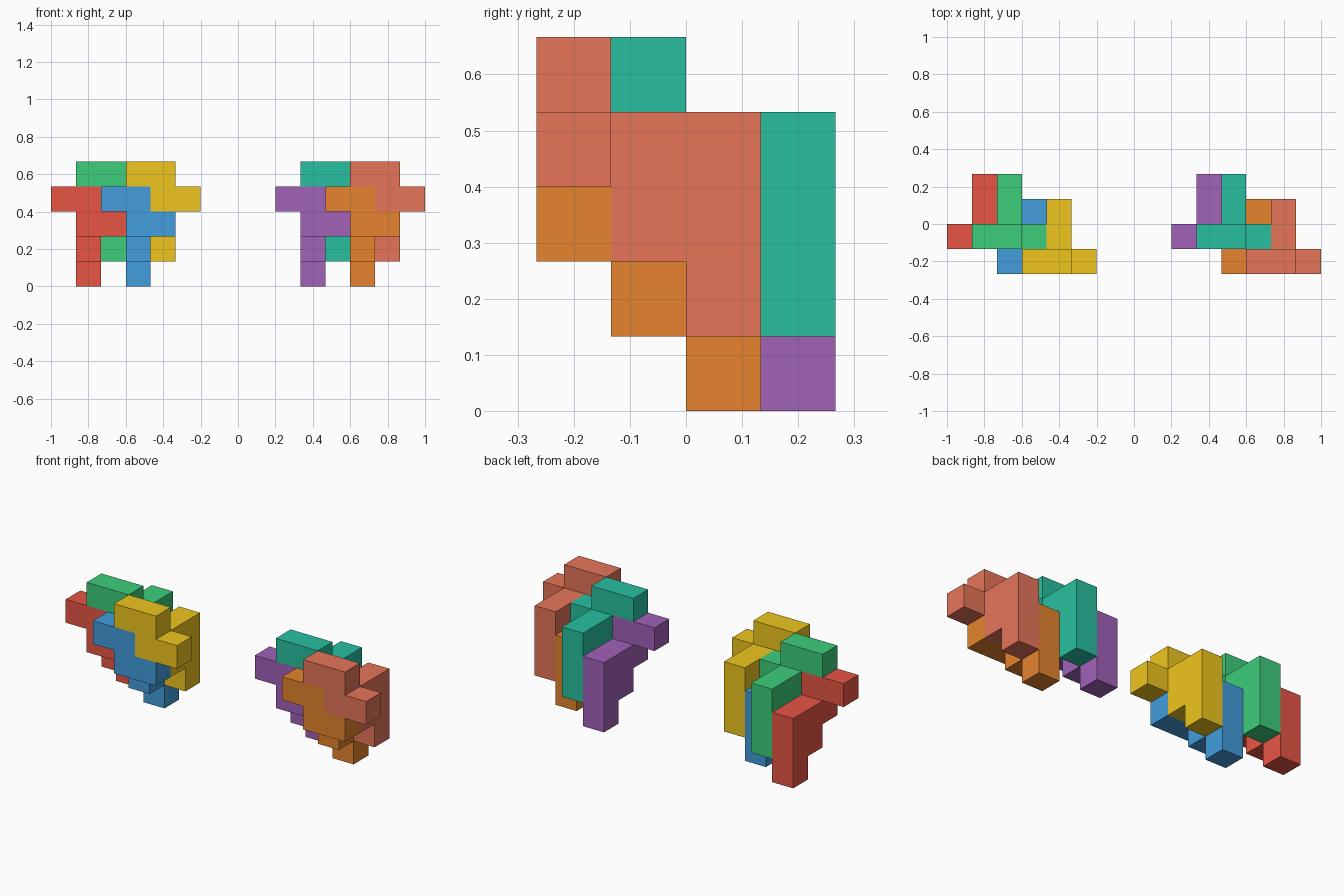
import bpy, bmesh
from mathutils import Vector

if "Cube" in bpy.data.objects:
    bpy.data.objects.remove(bpy.data.objects["Cube"])

U = 2 / 15  # edge length of one cube cell

# Cells of the single interlocking piece (every piece has this same shape)
PIECE = [(0, 0, 3), (1, 0, 3), (1, 0, 2), (2, 0, 2),
         (1, 1, 1), (1, 1, 2),
         (1, 2, 0), (1, 2, 1), (1, 2, 2)]

# Outward directions of a cell's six faces
DIRS = [Vector(d) for d in ((1, 0, 0), (-1, 0, 0), (0, 1, 0),
                            (0, -1, 0), (0, 0, 1), (0, 0, -1))]


def add_piece(name, offset, color):
    """One solid polycube: only outer cell faces, flat areas merged."""
    bm = bmesh.new()
    cells = set(PIECE)
    for cell in PIECE:
        for d in DIRS:
            if tuple(int(c + e) for c, e in zip(cell, d)) in cells:
                continue
            a = Vector((d.y, d.z, d.x))
            b = d.cross(a)
            mid = Vector(cell) + Vector((.5, .5, .5)) + d / 2
            corners = [mid + (a * s + b * t) / 2
                       for s, t in ((-1, -1), (1, -1), (1, 1), (-1, 1))]
            bm.faces.new([bm.verts.new(p * U) for p in corners])
    bmesh.ops.remove_doubles(bm, verts=bm.verts, dist=1e-4)
    bmesh.ops.dissolve_limit(bm, angle_limit=0.01, verts=bm.verts, edges=bm.edges)
    bmesh.ops.recalc_face_normals(bm, faces=bm.faces)
    mesh = bpy.data.meshes.new(name)
    bm.to_mesh(mesh)
    bm.free()
    mat = bpy.data.materials.new(name + "_paint")
    mat.diffuse_color = (*color, 1)
    mat.use_nodes = True
    mat.node_tree.nodes["Principled BSDF"].inputs["Base Color"].default_value = mat.diffuse_color
    mesh.materials.append(mat)
    obj = bpy.data.objects.new(name, mesh)
    obj.location = Vector(offset) * U
    bpy.context.collection.objects.link(obj)


# Positions of the four pieces in a cluster, in cells
SLOTS = [(0, 1, 0), (1, 1, 1), (2, 0, 0), (3, 0, 1)]

# Two identical clusters in different colours
CLUSTERS = [
    (-7.5, [("red", (0.80, 0.091, 0.060)), ("green", (0.047, 0.617, 0.198)),
            ("blue", (0.054, 0.337, 0.723)), ("yellow", (0.863, 0.565, 0.013))]),
    (1.5, [("purple", (0.356, 0.122, 0.479)), ("teal", (0.021, 0.527, 0.356)),
           ("orange", (0.791, 0.231, 0.027)), ("coral", (0.791, 0.178, 0.102))]),
]
for x0, paints in CLUSTERS:
    for (i, j, k), (label, color) in zip(SLOTS, paints):
        add_piece(label + "_puzzle_piece", (x0 + i, j - 2, k), color)
